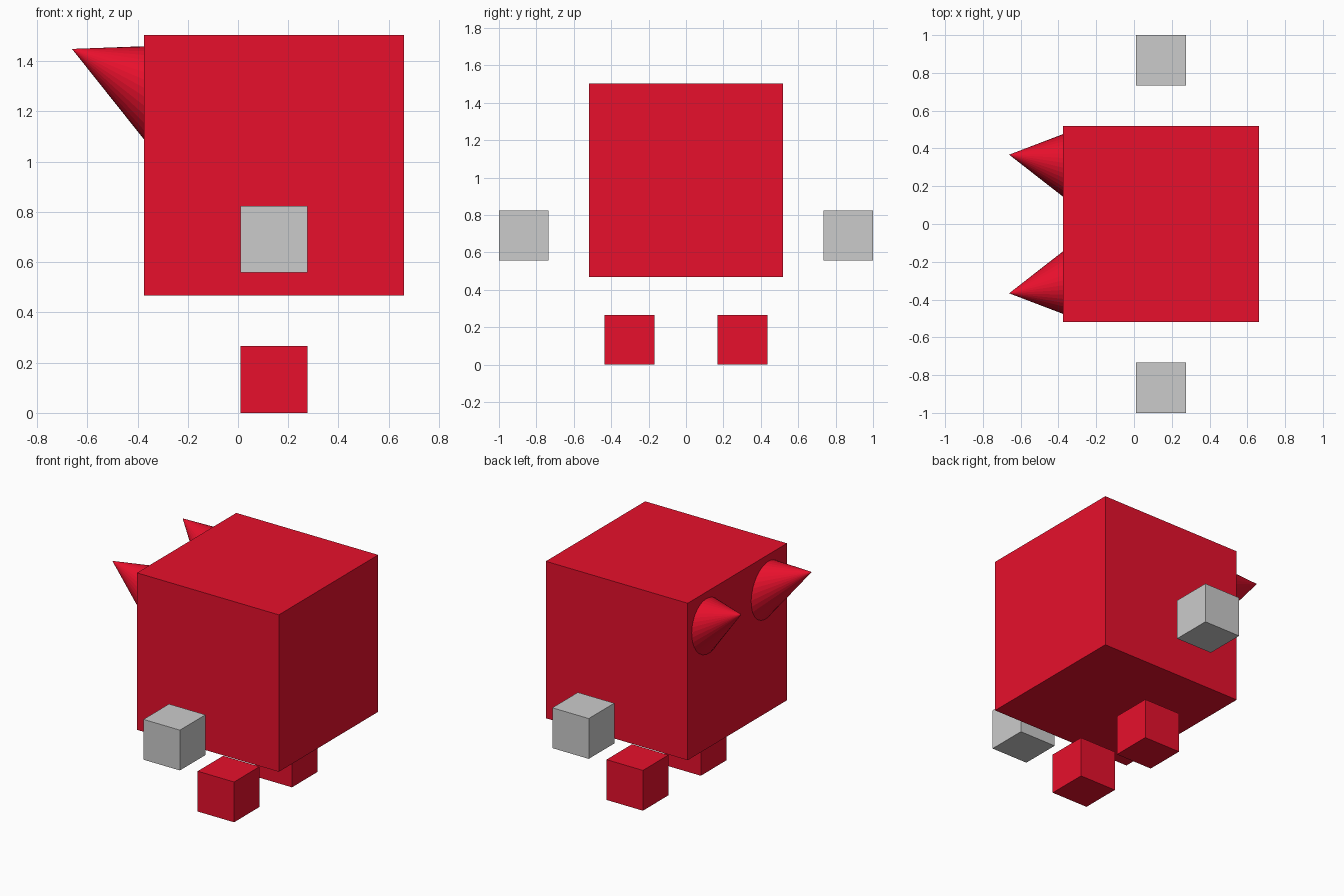
import bpy
from mathutils import Vector

if "Cube" in bpy.data.objects:
    bpy.data.objects.remove(bpy.data.objects["Cube"])

red = bpy.data.materials.new("red")
red.diffuse_color = (0.8, 0.005, 0.025, 1)
red.use_nodes = True
red.node_tree.nodes["Principled BSDF"].inputs["Base Color"].default_value = red.diffuse_color


def finish(name, material):
    obj = bpy.context.object
    obj.name = name
    if material:
        obj.data.materials.append(material)
    return obj


def cube(name, size, location, material=None):
    bpy.ops.mesh.primitive_cube_add(size=size, location=location)
    return finish(name, material)


def horn(name, tip, axis, depth, material):
    # cone placed by its tip; axis points from the tip into the body
    axis = Vector(axis).normalized()
    bpy.ops.mesh.primitive_cone_add(
        vertices=32, radius1=depth / 2, radius2=0, depth=depth,
        location=Vector(tip) + axis * depth / 2,
        rotation=(-axis).to_track_quat('Z', 'Y').to_euler())
    return finish(name, material)


# Large cubic body
cube("body", 1.036, (0.143, 0, 0.986), red)

# Paired parts on both sides
for side, s in (("left", 1), ("right", -1)):
    cube(side + "_foot", 0.266, (0.143, s * 0.302, 0.133), red)
    cube(side + "_hand", 0.266, (0.143, s * 0.867, 0.691))
    horn(side + "_horn", (-0.661, s * 0.367, 1.449),
         (1, -s * 0.15, -0.46), 0.42, red)
